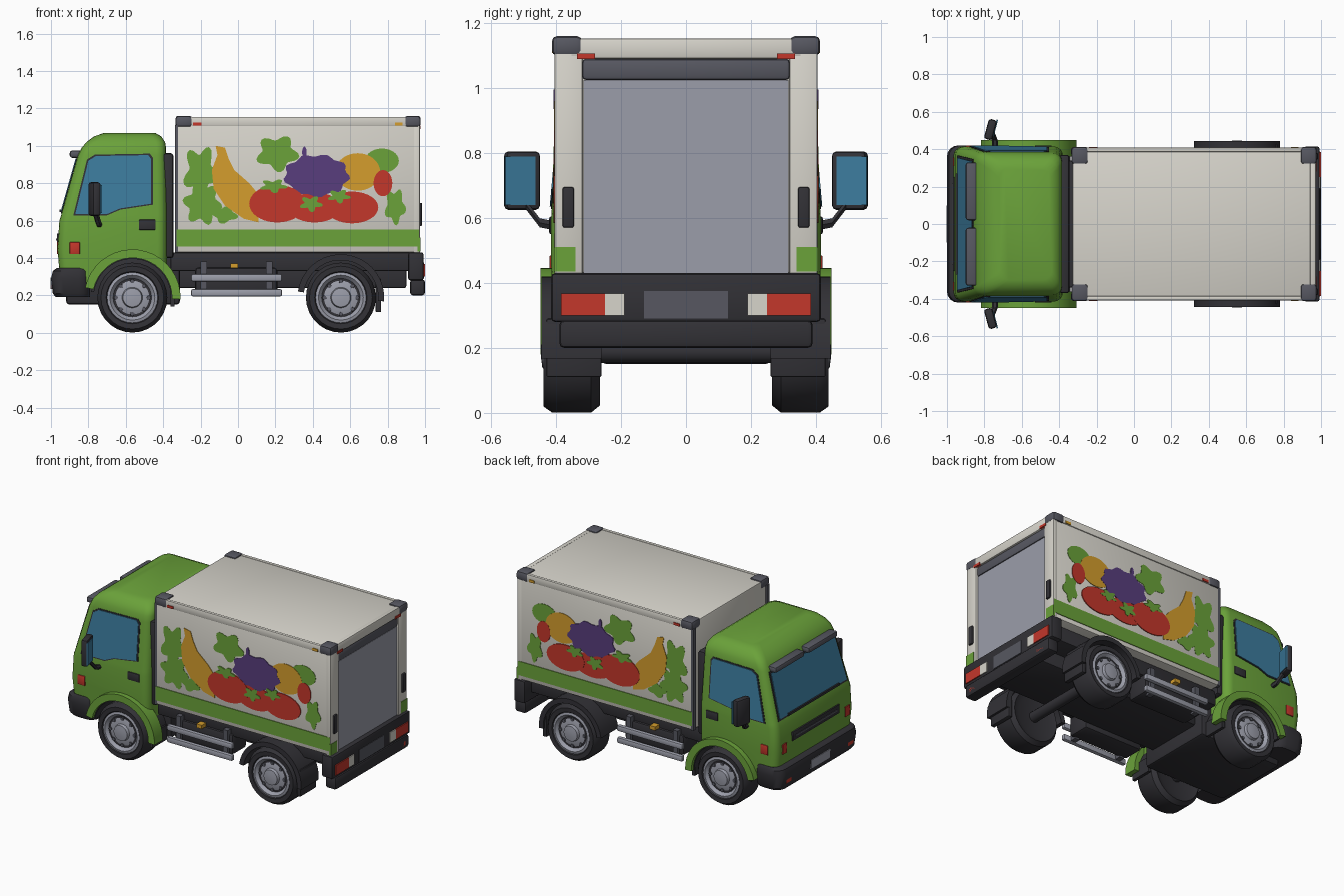
import bpy, bmesh
from math import sin, cos, pi, radians
from mathutils import Matrix, Vector

if "Cube" in bpy.data.objects:
    bpy.data.objects.remove(bpy.data.objects["Cube"], do_unlink=True)
made = []


def material(name, *rgb):
    m = bpy.data.materials.new(name)
    m.use_nodes = True
    m.diffuse_color = (*rgb, 1)
    m.node_tree.nodes["Principled BSDF"].inputs["Base Color"].default_value = (*rgb, 1)
    return m


GREEN = material("leaf green", .145, .36, .042)
WHITE = material("warm white", .68, .66, .60)
DARK = material("charcoal", .032, .031, .037)
SLATE = material("slate grey", .095, .097, .12)
SILVER = material("silver grey", .33, .34, .40)
BLUE = material("glass blue", .045, .20, .34)
RED = material("red", .55, .038, .024)
YELLOW = material("amber yellow", .66, .34, .026)
PURPLE = material("grape purple", .098, .048, .205)


def finish(name, bm, m):
    bmesh.ops.recalc_face_normals(bm, faces=bm.faces)
    me = bpy.data.meshes.new(name)
    bm.to_mesh(me)
    bm.free()
    me.materials.append(m)
    ob = bpy.data.objects.new(name, me)
    bpy.context.collection.objects.link(ob)
    made.append(ob)
    return ob


def box(name, xs, ys, zs, m, bevel=0.0, turn=0.0):
    bm = bmesh.new()
    bmesh.ops.create_cube(bm, size=1)
    size = [abs(b - a) for a, b in (xs, ys, zs)]
    mid = [(a + b) / 2 for a, b in (xs, ys, zs)]
    bmesh.ops.scale(bm, vec=size, verts=bm.verts)
    if bevel:
        bmesh.ops.bevel(bm, geom=bm.edges[:], offset=bevel, segments=2, profile=.5, affect='EDGES')
    bmesh.ops.transform(bm, matrix=Matrix.Translation(mid) @ Matrix.Rotation(turn, 4, 'Z'), verts=bm.verts)
    return finish(name, bm, m)


def skin(name, rings, m, caps=True):
    """Join equal closed rings of points into one surface."""
    bm = bmesh.new()
    rows = [[bm.verts.new(p) for p in ring] for ring in rings]
    n = len(rows[0])
    for a, b in zip(rows, rows[1:]):
        for i in range(n):
            bm.faces.new((a[i], a[(i + 1) % n], b[(i + 1) % n], b[i]))
    if caps:
        bm.faces.new(rows[0])
        bm.faces.new(rows[-1])
    return finish(name, bm, m)


def plate(name, pts, off, m):
    return skin(name, [pts, [Vector(p) + Vector(off) for p in pts]], m)


def loft(name, levels, r, m):
    """Stack rounded rectangles given as height, nose x, tail x, half width."""
    rings = []
    for z, x0, x1, w in levels:
        corners = ((x1 - r, w - r), (x0 + r, w - r), (x0 + r, r - w), (x1 - r, r - w))
        rings.append([(cx + r * cos(t), cy + r * sin(t), z)
                      for k, (cx, cy) in enumerate(corners)
                      for t in [(k + j / 4) * pi / 2 for j in range(5)]])
    return skin(name, rings, m)


def lathe(name, x, y, z, s, profile, m, n=28):
    rings = [[(x + r * cos(2 * pi * i / n), y + s * d, z + r * sin(2 * pi * i / n))
              for i in range(n)] for r, d in profile]
    return skin(name, rings, m)


def arch(name, x, z, r0, r1, y0, y1, a0, a1, m):
    rings = []
    for i in range(19):
        t = radians(a0 + (a1 - a0) * i / 18)
        rings.append([(x + r * cos(t), y, z + r * sin(t))
                      for r, y in ((r0, y0), (r1, y0), (r1, y1), (r0, y1))])
    return skin(name, rings, m)


def blob(x, z, rx, rz, lobes=0, depth=0.0):
    out = []
    for i in range(40):
        t = 2 * pi * i / 40
        k = 1 + depth * cos(lobes * t + 1)
        out.append((x + rx * k * cos(t), z + rz * k * sin(t)))
    return out


NOSE_X, TAIL_X, AXLE_Z = -.565, .55, .188

# Cab shell with wheel arches cut out
cab = loft("cab", [(.27, -.95, -.38, .405), (.45, -.965, -.38, .415), (.60, -.955, -.38, .415),
                   (.63, -.945, -.38, .413), (.95, -.855, -.385, .385), (.99, -.835, -.385, .38),
                   (1.02, -.81, -.39, .365), (1.05, -.77, -.41, .34), (1.067, -.72, -.44, .30)], .05, GREEN)
cutter = lathe("arch_cutter", NOSE_X, 0, AXLE_Z, 1, [(.22, -.6), (.22, .6)], DARK)
made.remove(cutter)
cut = cab.modifiers.new("arches", 'BOOLEAN')
cut.operation, cut.object, cut.solver = 'DIFFERENCE', cutter, 'EXACT'
bpy.context.view_layer.objects.active = cab
bpy.ops.object.modifier_apply(modifier="arches")
bpy.data.objects.remove(cutter, do_unlink=True)


def nose(z):
    return -.945 + (z - .63) * .281


def flank(z):
    return .413 - (z - .63) * .0875


# Windscreen, visors, wiper, grille and nose bumper
for name, g, m in (("windscreen_seal", .012, DARK), ("windscreen", 0, BLUE)):
    pts = [(y, z) for y, z in ((-.355 - g, .65 - g), (.355 + g, .65 - g), (.335 + g, .93 + g), (-.335 - g, .93 + g))]
    plate(name, [(nose(z), y, z) for y, z in pts], (-.004 if g else -.008, 0, .001), m)
box("wiper", (-.955, -.935), (-.27, .27), (.645, .66), DARK)
box("grille", (-.969, -.95), (-.25, .25), (.47, .53), DARK, .004)
box("grille_bar", (-.972, -.95), (-.22, .22), (.494, .504), SLATE)
loft("nose_bumper", [(.19, -.975, -.79, .40), (.21, -.99, -.79, .415), (.29, -1, -.79, .42),
                     (.33, -.99, -.79, .42), (.345, -.97, -.79, .41)], .06, DARK)
box("number_plate", (-1.003, -.98), (-.1, .1), (.235, .295), SILVER)
box("cab_underbody", (-.92, -.31), (-.265, .265), (.15, .42), DARK, .02)
box("cab_back_panel", (-.40, -.345), (-.37, .37), (.40, .96), DARK, .015)

# Cargo box and tail opening
box("cargo_box", (-.33, .955), (-.402, .402), (.43, 1.15), WHITE, .01)
box("tail_header", (.94, .972), (-.36, .36), (1.09, 1.153), WHITE, .008)
box("roller_housing", (.94, .966), (-.32, .32), (1.025, 1.09), SLATE, .012)
box("shutter_door", (.94, .96), (-.315, .315), (.41, 1.025), SILVER)

# Chassis and tail bumper
box("chassis", (-.36, .95), (-.34, .34), (.33, .43), DARK, .008)
box("chassis_spine", (-.35, .9), (-.2, .2), (.24, .36), DARK, .01)
box("tail_panel", (.91, .992), (-.415, .415), (.28, .43), DARK, .012)
box("tail_bumper", (.92, 1.0), (-.39, .39), (.20, .285), DARK, .015)
box("plate_recess", (.98, .995), (-.13, .13), (.29, .375), SLATE)
for x in (NOSE_X, TAIL_X):
    lathe("axle", x, 0, AXLE_Z, 1, [(.035, -.3), (.035, .3)], DARK, 12)

BANANA = [(-.12, 1), (-.07, .99), (-.05, .93), (-.02, .87), (.06, .80), (.11, .74),
          (.11, .59), (.03, .61), (-.07, .68), (-.13, .77), (-.14, .87), (-.11, .95)]
FRUIT = [("leaf", blob(-.20, .86, .08, .12, 5, .25), GREEN), ("leaf", blob(-.19, .69, .09, .10, 6, .2), GREEN),
         ("leaf", blob(-.07, .63, .06, .04, 4, .2), GREEN), ("leaf", blob(.21, .96, .10, .085, 5, .2), GREEN),
         ("leaf", blob(.77, .92, .09, .065), GREEN), ("leaf", blob(.84, .675, .05, .085, 5, .2), GREEN),
         ("banana", BANANA, YELLOW), ("citrus", blob(.64, .86, .12, .10), YELLOW),
         ("apple", blob(.775, .80, .05, .07), RED), ("tomato", blob(.41, .67, .14, .08), RED),
         ("grapes", blob(.42, .84, .17, .11, 9, .07), PURPLE), ("stem", blob(.355, .965, .012, .03), PURPLE),
         ("tomato", blob(.21, .69, .15, .10), RED), ("tomato", blob(.61, .67, .14, .085), RED),
         ("calyx", blob(.19, .785, .06, .03, 5, .3), GREEN), ("calyx", blob(.39, .69, .05, .035, 5, .3), GREEN),
         ("calyx", blob(.54, .73, .05, .03, 5, .3), GREEN)]
WINDOW = [(-.87, .635), (-.80, .92), (-.76, .945), (-.48, .95), (-.465, .93),
          (-.465, .69), (-.63, .665), (-.70, .635)]

# Parts that repeat on both flanks
for s in (-1, 1):
    side = "right" if s < 0 else "left"

    def pair(name, xs, ys, zs, m, bevel=0.0, turn=0.0):
        box(f"{side}_{name}", xs, [s * y for y in ys], zs, m, bevel, s * turn)

    # Cab window, door handle, lamp, fender and mirror
    for name, g, m in (("window_seal", 1.05, DARK), ("window", 1, BLUE)):
        pts = [(-.655 + (x + .655) * g, .795 + (z - .795) * g) for x, z in WINDOW]
        plate(f"{side}_{name}", [(x, s * flank(z), z) for x, z in pts], (0, s * (.003 if g > 1 else .007), 0), m)
    pair("door_handle", (-.53, -.44), (.40, .421), (.55, .605), DARK, .006)
    pair("cab_lamp", (-.90, -.845), (.40, .42), (.42, .485), RED, .004)
    pair("cab_front_lamp", (-.969, -.95), (.31, .355), (.42, .485), RED)
    pair("bumper_lamp", (-.996, -.97), (.30, .355), (.235, .265), RED)
    pair("visor", (-.90, -.835), (.02, .33), (.935, .975), SLATE, .014)
    arch(f"{side}_cab_fender", NOSE_X, AXLE_Z, .212, .258, s * .36, s * .448, -2, 168, GREEN)
    arch(f"{side}_cab_wheel_liner", NOSE_X, AXLE_Z, .207, .222, s * .24, s * .425, -2, 172, DARK)
    pair("cab_mudflap", (-.36, -.34), (.27, .42), (.14, .24), DARK)
    pair("mirror", (-.79, -.745), (.45, .56), (.625, .805), DARK, .014, -.26)
    pair("mirror_glass", (-.747, -.739), (.463, .559), (.64, .79), BLUE, 0, -.26)
    arm = [(-.74, .40, .575), (-.745, .45, .585), (-.765, .50, .65)]
    skin(f"{side}_mirror_arm", [[(x + .016 * cos(t), s * y, z + .016 * sin(t))
                                for t in [k * pi / 3 for k in range(6)]] for x, y, z in arm], DARK)

    # Wheels
    for end, x in (("nose", NOSE_X), ("tail", TAIL_X)):
        tag = f"{side}_{end}"
        lathe(tag + "_tyre", x, s * .352, AXLE_Z, s, [(.12, -.07), (.165, -.087), (.187, -.06), (.187, .06),
                                                     (.168, .087), (.14, .085), (.125, .065)], DARK)
        lathe(tag + "_rim", x, s * .352, AXLE_Z, s, [(.13, 0), (.135, .08), (.12, .084), (.10, .062),
                                                    (.075, .07), (.055, .072), (.05, .09), (.02, .094)], SILVER)
        for k in range(8):
            t = k * pi / 4
            lathe(tag + "_rim_hole", x + .088 * cos(t), s * .42, AXLE_Z + .088 * sin(t), s,
                  [(.012, -.01), (.011, .006)], SLATE, 8)
    arch(f"{side}_tail_fender", TAIL_X, AXLE_Z, .20, .232, s * .26, s * .445, -5, 172, DARK)
    pair("tail_mudflap", (.735, .765), (.26, .43), (.11, .29), DARK, .006)

    # Flank rails and chassis fittings
    for z in (.195, .275):
        pair("guard_rail", (-.25, .235), (.37, .40), (z, z + .038), SILVER, .008)
    for x in (-.2, .15):
        pair("rail_bracket", (x, x + .035), (.33, .375), (.2, .38), SLATE)
    pair("side_tank", (-.23, .21), (.2, .355), (.21, .35), DARK, .02)
    pair("amber_lamp", (-.04, 0), (.33, .385), (.345, .37), YELLOW)

    # Cargo rails, corner caps, lamps and tail frame
    pair("roof_rail", (-.325, .965), (.385, .408), (1.105, 1.154), WHITE, .006)
    pair("tail_post", (.94, .972), (.318, .405), (.425, 1.12), WHITE, .006)
    pair("tail_latch", (.96, .984), (.345, .38), (.57, .695), DARK, .006)
    pair("tail_stripe", (.96, .975), (.34, .407), (.435, .51), GREEN)
    pair("tail_top_lamp", (.96, .977), (.28, .335), (1.09, 1.107), RED)
    for end, x0, x1 in (("nose", -.335, -.245), ("tail", .89, .977)):
        pair(end + "_corner_cap", (x0, x1), (.32, .413), (1.10, 1.16), SLATE, .016)
    pair("corner_post", (-.338, -.32), (.375, .405), (.43, 1.11), SLATE)
    pair("marker_lamp_red", (-.24, -.195), (.40, .412), (1.108, 1.125), RED)
    pair("marker_lamp_amber", (.84, .88), (.40, .412), (1.108, 1.125), YELLOW)
    pair("flank_stripe", (-.328, .967), (.40, .4065), (.46, .553), GREEN)

    # Tail lamps
    pair("tail_lamp", (.98, .999), (.25, .385), (.30, .368), RED)
    pair("reverse_lamp", (.98, .998), (.19, .25), (.30, .368), WHITE)
    pair("bumper_reflector", (.99, 1.0), (.275, .35), (.225, .252), RED)

    # Painted fruit
    for i, (name, pts, m) in enumerate(FRUIT):
        plate(f"{side}_{name}", [(x, s * .401, z) for x, z in pts], (0, s * (.002 + .0004 * i), 0), m)

# Shading
bpy.ops.object.select_all(action='DESELECT')
for ob in made:
    ob.select_set(True)
bpy.context.view_layer.objects.active = cab
bpy.ops.object.shade_smooth_by_angle(angle=radians(35))
